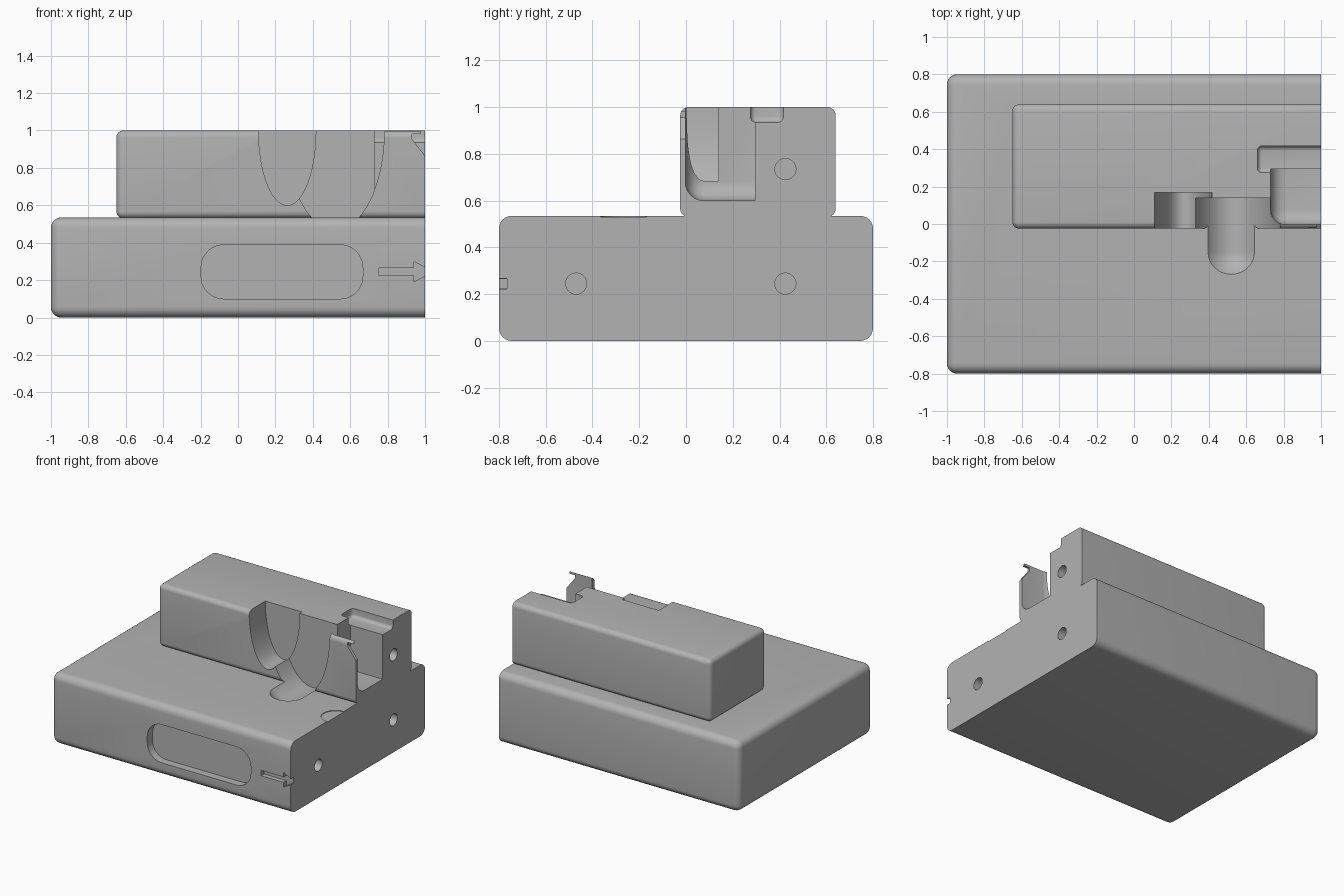
import bpy, bmesh, math
from mathutils import Matrix

old = bpy.data.objects.get("Cube")
if old:
    bpy.data.objects.remove(old, do_unlink=True)

GREY = (0.45, 0.45, 0.45, 1)
grey = bpy.data.materials.new("plain grey")
grey.use_nodes = True
grey.diffuse_color = GREY
grey.node_tree.nodes["Principled BSDF"].inputs["Base Color"].default_value = GREY


def finish(name, bm):
    bmesh.ops.recalc_face_normals(bm, faces=bm.faces)
    mesh = bpy.data.meshes.new(name)
    bm.to_mesh(mesh)
    bm.free()
    mesh.materials.append(grey)
    obj = bpy.data.objects.new(name, mesh)
    bpy.context.collection.objects.link(obj)
    return obj


def box(name, lo, hi, radius=0, keep=None):
    """Box from corner to corner, rounding the edges chosen by keep."""
    bm = bmesh.new()
    bmesh.ops.create_cube(bm, size=1)
    for v in bm.verts:
        v.co = [(a + b) / 2 + c * (b - a) for a, b, c in zip(lo, hi, v.co)]
    if radius:
        edges = [e for e in bm.edges if keep((e.verts[0].co + e.verts[1].co) / 2)]
        bmesh.ops.bevel(bm, geom=edges, offset=radius, segments=6,
                        profile=0.5, affect='EDGES', clamp_overlap=True)
    return finish(name, bm)


def prism(name, points, y0, y1):
    """Outline in x and z, pushed along y."""
    bm = bmesh.new()
    face = bm.faces.new([bm.verts.new((x, y0, z)) for x, z in points])
    made = bmesh.ops.extrude_face_region(bm, geom=[face])
    moved = [g for g in made["geom"] if isinstance(g, bmesh.types.BMVert)]
    bmesh.ops.translate(bm, vec=(0, y1 - y0, 0), verts=moved)
    return finish(name, bm)


def cylinder(name, centre, radius, depth, axis):
    bm = bmesh.new()
    turn = Matrix.Rotation(math.pi / 2, 4, 'Y') if axis == 'X' else Matrix()
    bmesh.ops.create_cone(bm, cap_ends=True, segments=40, radius1=radius,
                          radius2=radius, depth=depth,
                          matrix=Matrix.Translation(centre) @ turn)
    return finish(name, bm)


def trough(cx, half_width, drop, steps=40):
    """U outline that is open above the top face."""
    arc = [math.pi + math.pi * i / steps for i in range(steps + 1)]
    pts = [(cx + half_width * math.cos(a), 1 + drop * math.sin(a)) for a in arc]
    return pts + [(cx + half_width, 1.1), (cx - half_width, 1.1)]


def rounded_rect(x0, x1, z0, z1, r, steps=10):
    pts = []
    corners = [(x1 - r, z1 - r), (x0 + r, z1 - r), (x0 + r, z0 + r), (x1 - r, z0 + r)]
    for q, (cx, cz) in enumerate(corners):
        for i in range(steps + 1):
            a = math.pi / 2 * (q + i / steps)
            pts.append((cx + r * math.cos(a), cz + r * math.sin(a)))
    return pts


def combine(target, tool, operation):
    mod = target.modifiers.new(tool.name, 'BOOLEAN')
    mod.operation = operation
    mod.solver = 'EXACT'
    mod.object = tool
    bpy.context.view_layer.objects.active = target
    bpy.ops.object.modifier_apply(modifier=mod.name)
    bpy.data.objects.remove(tool, do_unlink=True)


# Base slab and upper block, rounded everywhere but on the flat right-hand cut
def off_cut(c):
    return c.x < 0.99


housing = box("housing", (-1, -0.8, 0), (1, 0.8, 0.535), 0.055, off_cut)
upper = box("upper_block", (-0.65, -0.025, 0.53), (1, 0.64, 1), 0.036, off_cut)
combine(housing, upper, 'UNION')

cutters = []

# Small and large scoops at the front of the upper block
cutters.append(prism("small_scoop", trough(0.263, 0.153, 0.4), -0.2, 0.168))
cutters.append(prism("large_scoop", trough(0.52, 0.262, 0.53), -0.15, 0.14))

# Rounded front end of the large scoop, sunk into the base
bm = bmesh.new()
bmesh.ops.create_uvsphere(bm, u_segments=64, v_segments=40, radius=1)
bmesh.ops.transform(bm, verts=bm.verts, matrix=Matrix.Translation((0.52, -0.15, 1))
                    @ Matrix.Diagonal((0.261, 0.25, 0.529, 1)))
cutters.append(finish("scoop_end", bm))

# Deep side pocket and the shallow ledge behind it
cutters.append(box("side_pocket", (0.73, -0.003, 0.6), (1.2, 0.295, 1.2), 0.08,
                   lambda c: (c.z < 0.65 and (c.y < 0.05 or c.x < 0.8) and c.x < 1.1
                              and c.y < 0.25) or (c.x < 0.8 and c.y < 0.05)))
cutters.append(box("back_ledge", (0.66, 0.275, 0.935), (1.2, 0.417, 1.2), 0.025,
                   lambda c: c.x < 1.1 and c.z < 1.1))

# Notch through the thin front wall
cutters.append(prism("wall_notch", [(0.93, 0.98), (0.975, 0.98), (0.975, 1.05),
                                    (1.05, 1.05), (1.05, 0.8), (0.93, 0.955)],
                     -0.1, 0.05))

# Front window recess and arrow groove
cutters.append(prism("front_recess", rounded_rect(-0.197, 0.667, 0.1, 0.388, 0.12),
                     -0.9, -0.74))
cutters.append(prism("arrow_groove", [(0.753, 0.225), (0.94, 0.225), (0.94, 0.19),
                                      (1.04, 0.245), (0.94, 0.3), (0.94, 0.265),
                                      (0.753, 0.265)], -0.9, -0.765))

# Alignment holes in the cut face and the faint round mark on the base
for y, z in [(-0.47, 0.245), (0.425, 0.245), (0.425, 0.735)]:
    cutters.append(cylinder("pin_hole", (1, y, z), 0.045, 0.3, 'X'))
cutters.append(cylinder("round_mark", (1, -0.267, 0.58), 0.098, 0.1, 'Z'))

for tool in cutters:
    combine(housing, tool, 'DIFFERENCE')

bpy.ops.object.select_all(action='DESELECT')
housing.select_set(True)
bpy.context.view_layer.objects.active = housing
bpy.ops.object.shade_smooth_by_angle(angle=math.radians(30))
